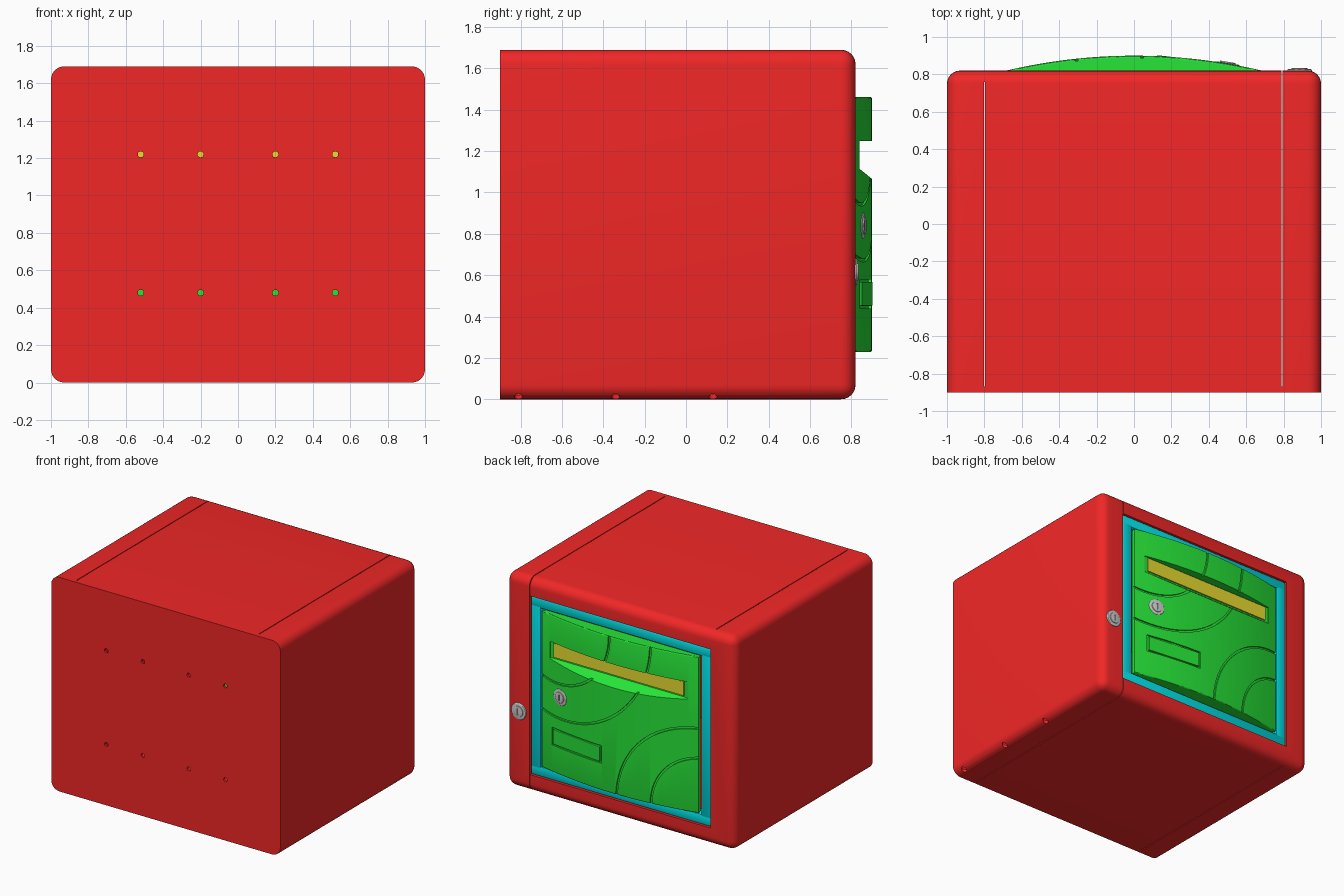
import bpy, bmesh, math
from mathutils import Matrix, Vector

if "Cube" in bpy.data.objects:
    bpy.data.objects.remove(bpy.data.objects["Cube"])

COL = {"red": (0.88, 0.02, 0.02, 1), "green": (0.02, 0.78, 0.04, 1),
       "cyan": (0.0, 0.72, 0.76, 1), "yellow": (0.82, 0.72, 0.03, 1)}


def material(name):
    m = bpy.data.materials.get(name) or bpy.data.materials.new(name)
    m.diffuse_color = COL[name]
    m.use_nodes = True
    m.node_tree.nodes["Principled BSDF"].inputs["Base Color"].default_value = m.diffuse_color
    return m


def to_object(name, bm, color=None):
    bmesh.ops.recalc_face_normals(bm, faces=bm.faces)
    me = bpy.data.meshes.new(name)
    bm.to_mesh(me)
    bm.free()
    ob = bpy.data.objects.new(name, me)
    bpy.context.collection.objects.link(ob)
    if color:
        me.materials.append(material(color))
    return ob


def activate(ob):
    bpy.ops.object.select_all(action='DESELECT')
    ob.select_set(True)
    bpy.context.view_layer.objects.active = ob


def smooth(ob):
    activate(ob)
    bpy.ops.object.shade_smooth_by_angle(angle=math.radians(30))
    return ob


def cut(ob, cutters):
    activate(ob)
    for c in cutters:
        m = ob.modifiers.new("cut", 'BOOLEAN')
        m.operation, m.solver, m.object = 'DIFFERENCE', 'EXACT', c
        bpy.ops.object.modifier_apply(modifier=m.name)
        bpy.data.objects.remove(c)


def box(name, x, y, z, color=None, bevel=0, segs=2):
    bm = bmesh.new()
    bmesh.ops.create_cube(bm, size=1)
    for v in bm.verts:
        v.co = [(a + b) / 2 + c * (b - a) for (a, b), c in zip((x, y, z), v.co)]
    if bevel:
        bmesh.ops.bevel(bm, geom=bm.edges[:], offset=bevel, segments=segs,
                        profile=0.5, affect='EDGES')
    return to_object(name, bm, color)


def prism(name, pts, direction, color=None):
    bm = bmesh.new()
    f = bm.faces.new([bm.verts.new(p) for p in pts])
    r = bmesh.ops.extrude_face_region(bm, geom=[f])
    bmesh.ops.translate(bm, vec=direction,
                        verts=[g for g in r["geom"] if isinstance(g, bmesh.types.BMVert)])
    return to_object(name, bm, color)


def cylinder(name, centre, r, depth, axis='Y', segs=32, bevel=0, turn=0):
    bm = bmesh.new()
    bmesh.ops.create_cone(bm, cap_ends=True, segments=segs, radius1=r, radius2=r, depth=depth)
    if bevel:
        caps = [e for e in bm.edges if abs(e.verts[0].co.z - e.verts[1].co.z) < 1e-5]
        bmesh.ops.bevel(bm, geom=caps, offset=bevel, segments=3, profile=0.5, affect='EDGES')
    rot = Matrix.Rotation(math.pi / 2, 4, 'X') if axis == 'Y' else Matrix()
    bm.transform(Matrix.Translation(centre) @ Matrix.Rotation(turn, 4, 'Z') @ rot)
    return to_object(name, bm)


def ring_cutter(cx, cz, r, w=0.016, n=96):
    bm = bmesh.new()
    loops = []
    for i in range(n):
        a = 2 * math.pi * i / n
        loops.append([bm.verts.new((cx + q * math.cos(a), y, cz + q * math.sin(a)))
                      for q, y in ((r, 0.7), (r + w, 0.7), (r + w, 1.0), (r, 1.0))])
    for i in range(n):
        a, b = loops[i], loops[(i + 1) % n]
        for k in range(4):
            bm.faces.new((a[k], a[(k + 1) % 4], b[(k + 1) % 4], b[k]))
    return to_object("ring_cutter", bm)


# housing: hollow box, four long edges and the door-side rim rounded
bm = bmesh.new()
bmesh.ops.create_cube(bm, size=1)
for v in bm.verts:
    v.co = (v.co.x * 2, -0.04 + v.co.y * 1.72, 0.845 + v.co.z * 1.69)
edges = [e for e in bm.edges if max(v.co.y for v in e.verts) > 0]
bmesh.ops.bevel(bm, geom=edges, offset=0.07, segments=6, profile=0.5, affect='EDGES')
housing = to_object("housing", bm, "red")
activate(housing)
sol = housing.modifiers.new("wall", 'SOLIDIFY')
sol.thickness, sol.offset = 0.025, -1
bpy.ops.object.modifier_apply(modifier=sol.name)

# door opening, panel seams, wall-fixing holes and drain holes
cutters = [box("opening", (-0.79, 0.79), (0.7, 1.0), (0.14, 1.55)),
           box("seam", (0.788, 0.794), (-0.87, 1.0), (-0.1, 1.8)),
           box("seam", (-0.802, -0.796), (-0.87, 0.76), (-0.1, 1.8))]
for x in (-0.52, -0.2, 0.2, 0.52):
    for z in (0.48, 1.22):
        cutters.append(cylinder("hole", (x, -0.9, z), 0.016, 0.12, segs=20))
for y in (-0.81, -0.34, 0.13):
    cutters.append(cylinder("drain", (0.965, y, 0.0), 0.02, 0.1, axis='Z', segs=20))
cut(housing, cutters)
smooth(housing)

# door frame: four bars
FY = (0.72, 0.812)
for s, n in ((1, "right"), (-1, "left")):
    smooth(box("frame_" + n, sorted((s * 0.70, s * 0.788)), FY, (0.2, 1.49), "cyan", 0.012))
for z, n in (((0.142, 0.222), "bottom"), ((1.468, 1.548), "top")):
    smooth(box("frame_" + n, (-0.788, 0.788), FY, z, "cyan", 0.014))


# door: bowed core plus a thin bowed skin whose cuts become grooves
def bulge(x):
    return 0.9 - x * x / 5.86


def bowed(name, half, z0, z1, offset, back, bevel):
    xs = [half * (2 * i / 40 - 1) for i in range(41)]
    pts = [(x, bulge(x) - offset, z0) for x in xs]
    if back:
        pts += [(half, back, z0), (-half, back, z0)]
    else:
        pts += [(x, bulge(x) - 0.014, z0) for x in reversed(xs)]
    ob = prism(name, pts, (0, 0, z1 - z0), "green")
    if bevel:
        bm = bmesh.new()
        bm.from_mesh(ob.data)
        rim = [e for e in bm.edges if abs(e.verts[0].co.z - e.verts[1].co.z) < 1e-5
               and all(abs(v.co.y - bulge(v.co.x)) < 1e-4 for v in e.verts)]
        bmesh.ops.bevel(bm, geom=rim, offset=bevel, segments=3, profile=0.5, affect='EDGES')
        bm.to_mesh(ob.data)
        bm.free()
    return ob


def scoop():
    return prism("scoop", [(-0.6, y, z) for y, z in
                           ((0.832, 1.25), (1.0, 1.25), (1.0, 0.985), (0.832, 1.12))],
                 (1.2, 0, 0))


core = bowed("door_core", 0.678, 0.232, 1.458, 0.012, 0.785, 0)
cut(core, [scoop(), box("slot", (-0.57, 0.57), (0.7, 1.0), (1.13, 1.245))])
smooth(core)

skin = bowed("door_skin", 0.682, 0.228, 1.462, 0.0, None, 0.01)
cut(skin, [ring_cutter(0.5, 1.48, 0.80), ring_cutter(0.55, 1.45, 0.50),
           ring_cutter(-0.72, 0.2, 0.69), ring_cutter(-0.75, 0.23, 0.43),
           box("plate_recess", (0.11, 0.58), (0.7, 1.0), (0.44, 0.58)), scoop()])
smooth(skin)

# letter flap and name plate
box("letter_flap", (-0.568, 0.568), (0.78, 0.84), (1.132, 1.243), "yellow")
ang = -math.atan(0.345 / 2.93)
plate = box("name_plate", (-0.222, 0.222), (-0.02, 0.0), (0.452, 0.568), "green", 0.003)
plate.location = (0.345, bulge(0.345) - 0.003, 0)
plate.rotation_euler.z = ang


# locks: rimmed disc, raised barrel with a key slot
def lock(name, x, y, z, turn):
    out = Vector((-math.sin(turn), math.cos(turn), 0))
    c = Vector((x, y, z))
    smooth(cylinder(name + "_rim", c - out * 0.02, 0.066, 0.04, bevel=0.008, turn=turn))
    barrel = cylinder(name + "_barrel", c - out * 0.004, 0.042, 0.022, bevel=0.003, turn=turn)
    slot = box("key_slot", (-0.006, 0.006), (-0.02, 0.02), (-0.024, 0.024))
    slot.location = c + out * 0.012
    slot.rotation_euler.z = turn
    bpy.context.view_layer.update()
    cut(barrel, [slot])
    smooth(barrel)


lock("door_lock", 0.5, bulge(0.5) + 0.003, 0.84, -math.atan(0.5 / 2.93))
lock("side_lock", 0.885, 0.828, 0.615, 0)
